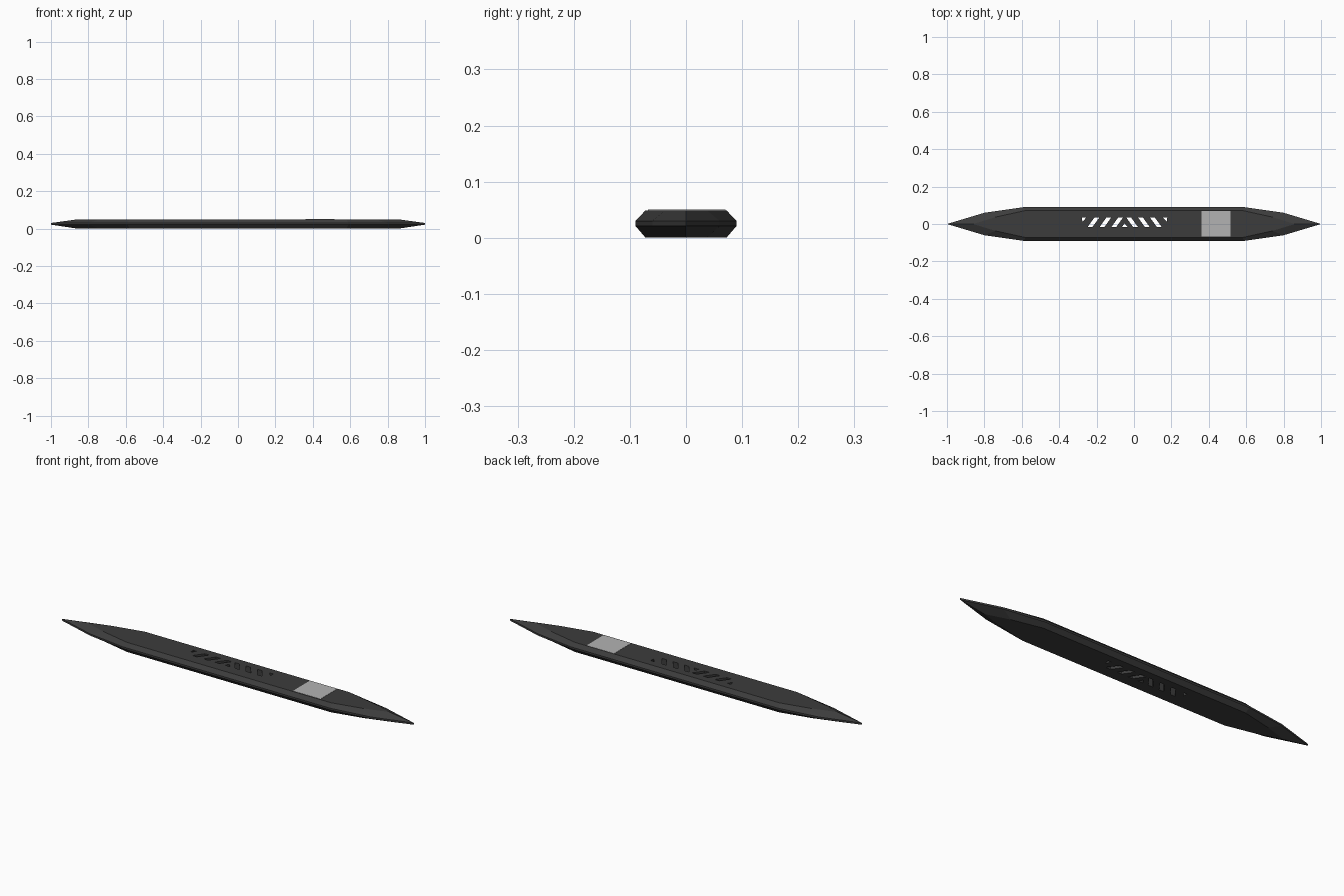
import bpy, bmesh

if "Cube" in bpy.data.objects:
    bpy.data.objects.remove(bpy.data.objects["Cube"])

def material(name, v):
    m = bpy.data.materials.new(name)
    m.diffuse_color = (v, v, v, 1)
    m.use_nodes = True
    m.node_tree.nodes["Principled BSDF"].inputs["Base Color"].default_value = m.diffuse_color
    return m

dark = material("charcoal", 0.046)
light = material("light_grey", 0.45)

def make(name, bm, mat):
    bmesh.ops.recalc_face_normals(bm, faces=bm.faces)
    me = bpy.data.meshes.new(name)
    bm.to_mesh(me)
    bm.free()
    me.materials.append(mat)
    ob = bpy.data.objects.new(name, me)
    bpy.context.collection.objects.link(ob)
    return ob

def outline(pts):
    """Mirror a quarter outline (tip first) into a closed loop."""
    right = pts + [(x, -y) for x, y in pts[:0:-1]]
    upper = pts + [(-x, y) for x, y in pts[::-1]]
    return upper + [(x, -y) for x, y in upper[-2:0:-1]]

def prism(bm, pts, z0, z1):
    a = [bm.verts.new((x, y, z0)) for x, y in pts]
    b = [bm.verts.new((x, y, z1)) for x, y in pts]
    bm.faces.new(a)
    bm.faces.new(b)
    for i in range(len(pts)):
        j = (i + 1) % len(pts)
        bm.faces.new((a[i], a[j], b[j], b[i]))

# Body: bevelled slab with pointed ends, lofted through four outlines
rim = outline([(1, 0), (0.8, 0.06), (0.59, 0.09)])
flat = outline([(0.86, 0), (0.74, 0.037), (0.58, 0.072)])
bm = bmesh.new()
rings = [[bm.verts.new((x, y, z)) for x, y in loop]
         for loop, z in ((flat, 0), (rim, 0.021), (rim, 0.030), (flat, 0.049))]
for lo, hi in zip(rings, rings[1:]):
    for i in range(len(lo)):
        j = (i + 1) % len(lo)
        bm.faces.new((lo[i], lo[j], hi[j], hi[i]))
bm.faces.new(rings[0])
bm.faces.new(rings[-1])
body = make("body", bm, dark)

# Vent slots: chevron pattern cut right through, mirrored about x = -0.05
bm = bmesh.new()
cx, y0, y1, w = -0.05, -0.016, 0.034, 0.013
for s in (-1, 1):
    for c in (0.04, 0.103, 0.167):
        slot = [(c - 0.018 - w, y1), (c - 0.018 + w, y1), (c + 0.018 + w, y0), (c + 0.018 - w, y0)]
        prism(bm, [(cx + s * x, y) for x, y in slot], -0.1, 0.1)
    prism(bm, [(cx + s * x, y) for x, y in ((0.205, y1), (0.228, y1), (0.226, 0.012))], -0.1, 0.1)
prism(bm, [(cx - 0.015, y0), (cx + 0.015, y0), (cx, 0.003)], -0.1, 0.1)
cutter = make("slot_cutter", bm, dark)
cutter.hide_render = True
cutter.hide_viewport = False

mod = body.modifiers.new("slots", 'BOOLEAN')
mod.operation = 'DIFFERENCE'
mod.solver = 'EXACT'
mod.object = cutter
bpy.context.view_layer.objects.active = body
body.select_set(True)
bpy.ops.object.modifier_apply(modifier=mod.name)
bpy.data.objects.remove(cutter)

# Light square plate on the top face
bm = bmesh.new()
prism(bm, [(0.36, -0.068), (0.516, -0.068), (0.516, 0.07), (0.36, 0.07)], 0.047, 0.050)
make("top_plate", bm, light)
